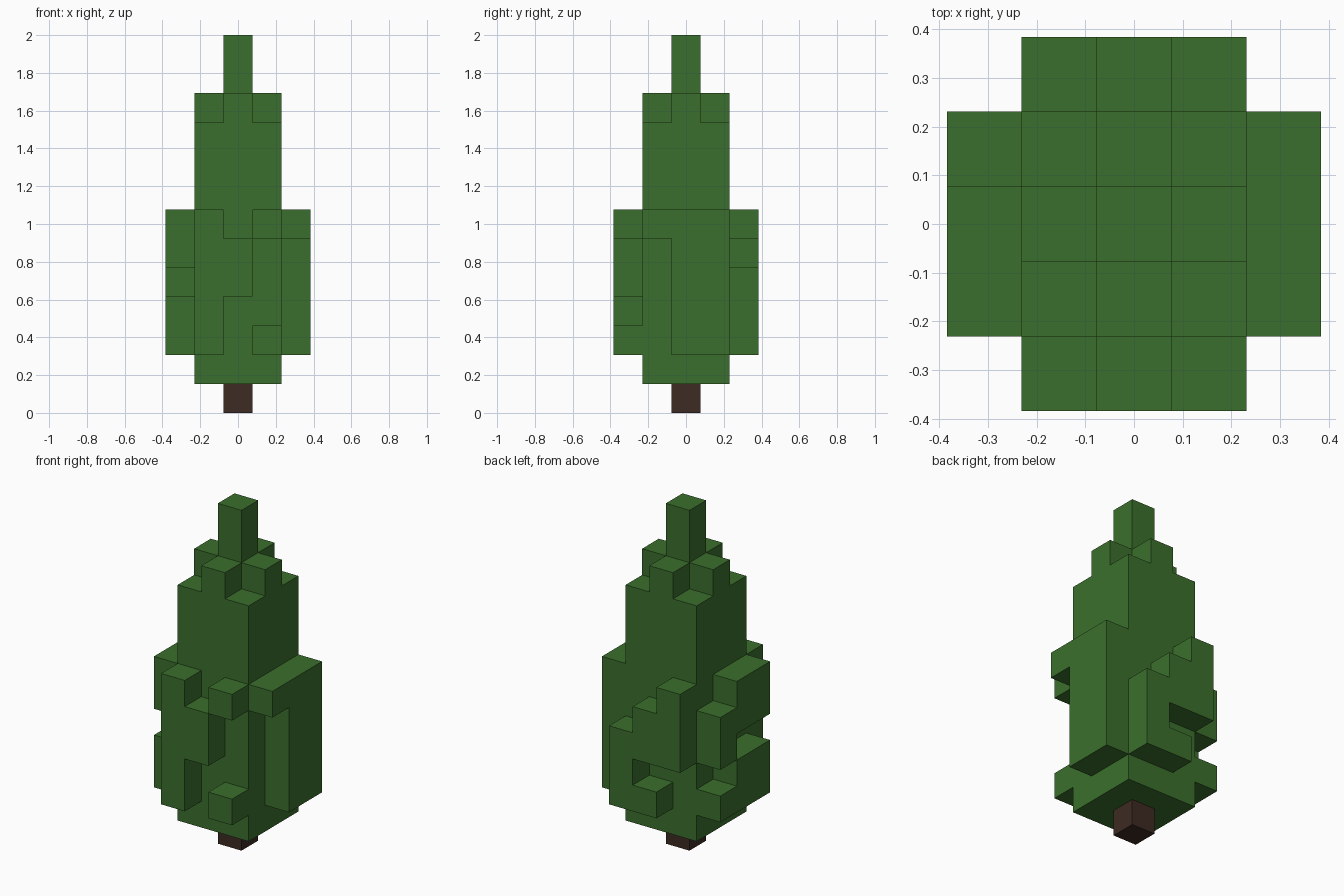
import bpy
import bmesh
from mathutils import Vector

default = bpy.data.objects.get("Cube")
if default:
    bpy.data.objects.remove(default, do_unlink=True)

UNIT = 2 / 13  # one block; the tree is thirteen blocks tall


def make_material(name, color):
    mat = bpy.data.materials.new(name)
    mat.use_nodes = True
    mat.diffuse_color = color
    mat.node_tree.nodes["Principled BSDF"].inputs["Base Color"].default_value = color
    return mat


def build_blocks(name, cells, mat, neighbours=frozenset()):
    """Mesh of unit blocks, keeping only the exposed faces."""
    bm = bmesh.new()
    solid = cells | neighbours
    for cell in sorted(cells):
        centre = Vector(cell) + Vector((0, 0, 0.5))
        for axis in range(3):
            for sign in (-1, 1):
                normal = Vector((0, 0, 0))
                normal[axis] = sign
                if tuple(int(c + n) for c, n in zip(cell, normal)) in solid:
                    continue
                u = Vector((0, 0, 0))
                u[(axis + 1) % 3] = 0.5
                v = normal.cross(u)
                mid = centre + normal / 2
                corners = (mid - u - v, mid + u - v, mid + u + v, mid - u + v)
                bm.faces.new([bm.verts.new(c * UNIT) for c in corners])
    bmesh.ops.remove_doubles(bm, verts=bm.verts, dist=UNIT / 100)
    mesh = bpy.data.meshes.new(name)
    bm.to_mesh(mesh)
    bm.free()
    mesh.materials.append(mat)
    obj = bpy.data.objects.new(name, mesh)
    bpy.context.collection.objects.link(obj)
    return obj


leaf_green = make_material("leaf green", (0.044, 0.159, 0.026, 1))
bark_brown = make_material("bark brown", (0.047, 0.024, 0.016, 1))

SPAN = (-1, 0, 1)

# Foliage core: square column, a cross-shaped shoulder and a thin tip
foliage = {(x, y, z) for x in SPAN for y in SPAN for z in range(1, 10)}
foliage |= {(x, y, 10) for x in SPAN for y in SPAN if x * y == 0}
foliage |= {(0, 0, 11), (0, 0, 12)}

# Outer branches: rows run from top to bottom, columns along +x or +y
BRANCHES = {
    "front": ("#.#", "##.", "##.", "#..", "#.#"),
    "back": ("#..", "##.", "###", "..#", ".##"),
    "left": ("###", ".##", ".##", ".##", ".##"),
    "right": ("##.", "###", "..#", "##.", "###"),
}
PLACE = {
    "front": lambda c, z: (c, -2, z),
    "back": lambda c, z: (c, 2, z),
    "left": lambda c, z: (2, c, z),
    "right": lambda c, z: (-2, c, z),
}
for side, rows in BRANCHES.items():
    for row, line in enumerate(rows):
        for column, mark in zip(SPAN, line):
            if mark == "#":
                foliage.add(PLACE[side](column, 6 - row))

# Trunk: one block under the foliage
trunk = {(0, 0, 0)}

build_blocks("foliage", foliage, leaf_green, trunk)
build_blocks("trunk", trunk, bark_brown, foliage)
